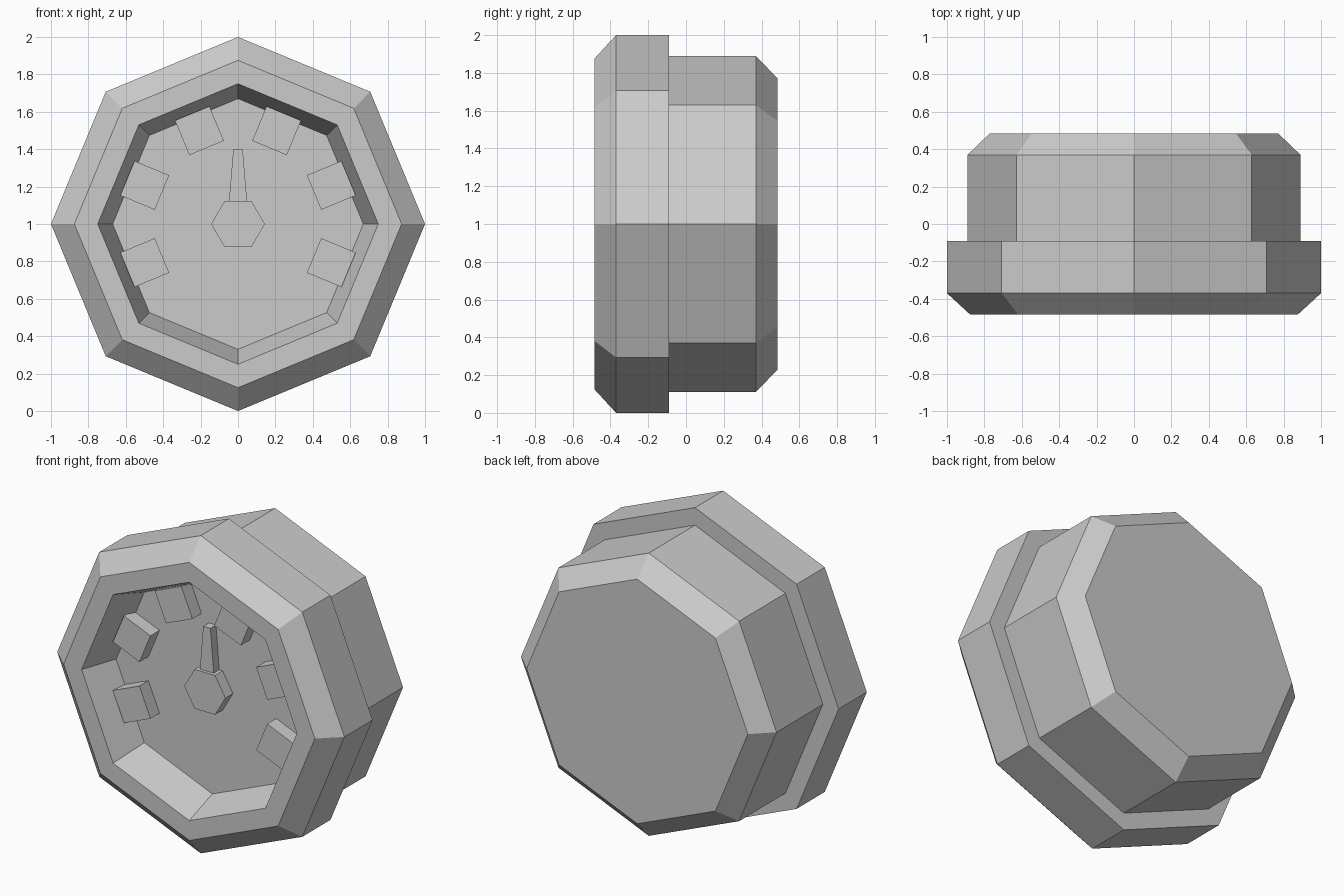
import bpy, bmesh
from math import sin, cos, radians, tau
from mathutils import Vector

cube = bpy.data.objects.get("Cube")
if cube:
    bpy.data.objects.remove(cube, do_unlink=True)

CENTRE_Z = 1.0
FLOOR_Y = -0.255

grey = bpy.data.materials.new("light_grey")
grey.use_nodes = True
colour = (0.6, 0.6, 0.6, 1)
grey.diffuse_color = colour
grey.node_tree.nodes["Principled BSDF"].inputs["Base Color"].default_value = colour


def loft(name, rings):
    """Join matching rings of points into a closed, flat-shaded solid."""
    bm = bmesh.new()
    loops = [[bm.verts.new(p) for p in ring] for ring in rings]
    for a, b in zip(loops, loops[1:]):
        for i in range(len(a)):
            j = (i + 1) % len(a)
            bm.faces.new((a[i], a[j], b[j], b[i]))
    bm.faces.new(loops[0])
    bm.faces.new(loops[-1][::-1])
    bmesh.ops.recalc_face_normals(bm, faces=bm.faces)
    mesh = bpy.data.meshes.new(name)
    bm.to_mesh(mesh)
    bm.free()
    mesh.materials.append(grey)
    obj = bpy.data.objects.new(name, mesh)
    bpy.context.collection.objects.link(obj)
    return obj


def ring(radius, y, sides, start=0.0):
    return [(radius * cos(start + tau * i / sides), y,
             CENTRE_Z + radius * sin(start + tau * i / sides)) for i in range(sides)]


# Octagonal case: back, body, wider bezel and recessed dial floor
profile = [(0.77, 0.485), (0.89, 0.37), (0.89, -0.09), (1.0, -0.09),
           (1.0, -0.37), (0.875, -0.485), (0.75, -0.485), (0.67, FLOOR_Y)]
loft("gauge_case", [ring(r, y, 8) for r, y in profile])

# Square dial markers, open at the bottom of the scale
for n, angle in enumerate((-112.5, -67.5, -22.5, 22.5, 67.5, 112.5), 1):
    a = radians(angle)
    out = Vector((sin(a), 0, cos(a)))
    side = Vector((cos(a), 0, -sin(a)))
    middle = out * 0.54 + Vector((0, 0, CENTRE_Z))
    square = [middle + out * u * 0.1 + side * v * 0.1
              for u, v in ((1, 1), (1, -1), (-1, -1), (-1, 1))]
    loft(f"dial_marker_{n}", [[p + Vector((0, y, 0)) for p in square]
                              for y in (-0.345, FLOOR_Y + 0.01)])

# Hexagonal hub
loft("needle_hub", [ring(0.143, y, 6) for y in (-0.33, FLOOR_Y + 0.01)])

# Tapered needle pointing up
outline = [(-0.05, 1.1), (0.05, 1.1), (0.025, 1.4), (-0.025, 1.4)]
loft("needle", [[(x, y, z) for x, z in outline] for y in (-0.31, FLOOR_Y + 0.01)])
